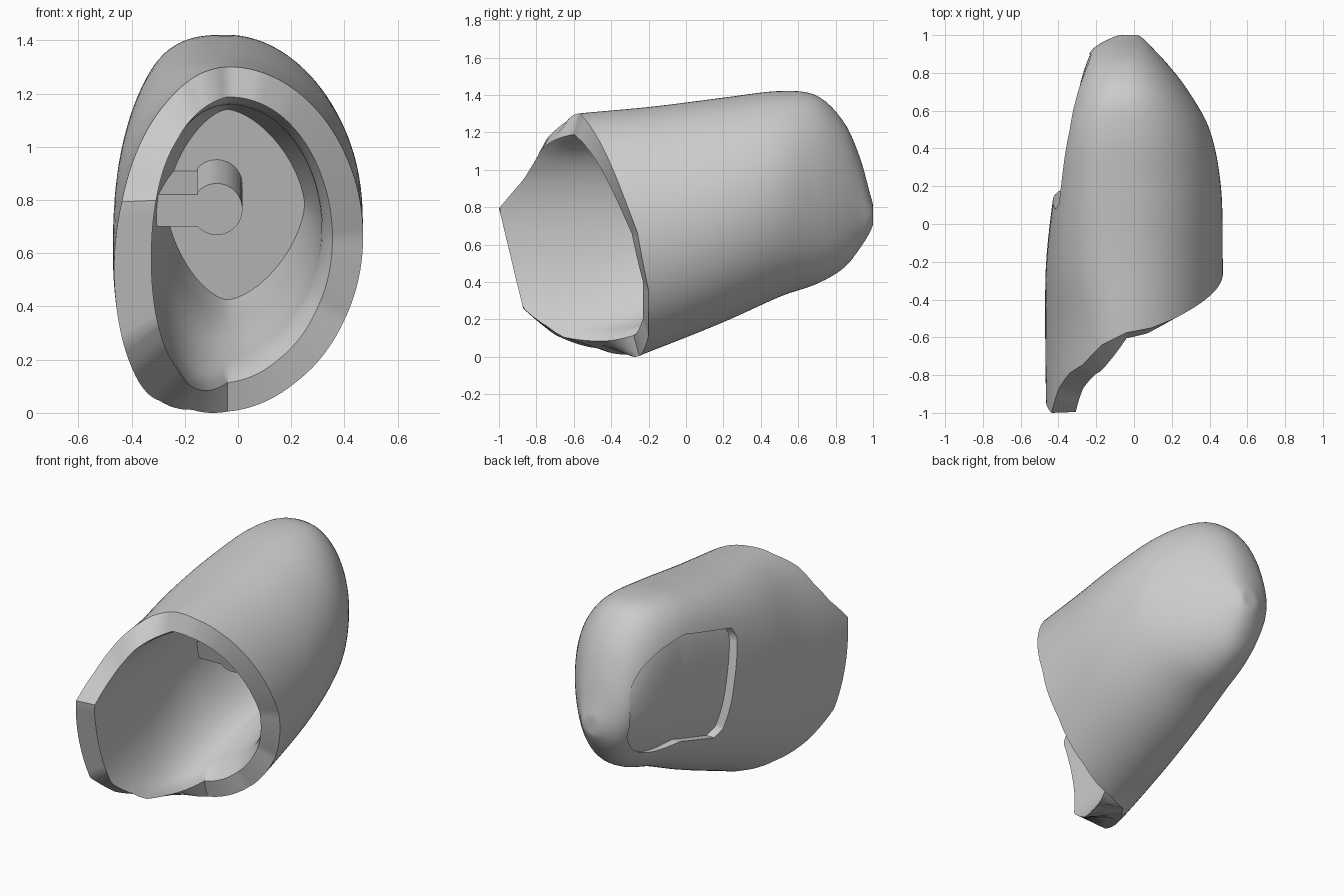
import bpy, bmesh, math
from mathutils import Vector

if "Cube" in bpy.data.objects:
    bpy.data.objects.remove(bpy.data.objects["Cube"])

SEG, ROWS, CX, TILT = 120, 40, -0.04, 0.26

# section tables: y, left x, right x, bottom z, top z, squareness
OUTER = [(-1, -.465, .47, -.19, 1.25, 2), (-.58, -.47, .47, -.13, 1.295, 2),
         (-.2, -.465, .47, .02, 1.33, 2.5), (.2, -.42, .46, .18, 1.38, 3),
         (.5, -.375, .40, .315, 1.415, 3), (.7, -.325, .29, .385, 1.39, 2.6),
         (.85, -.265, .175, .475, 1.24, 2.3), (.93, -.215, .10, .575, 1.06, 2),
         (.98, -.13, .05, .655, .88, 2), (1, -.06, .01, .715, .79, 2)]
INNER = [(-1, -.325, .32, .02, 1.13, 2.2), (-.5, -.33, .315, .08, 1.15, 2.1),
         (-.2, -.33, .315, .18, 1.165, 2), (.1, -.30, .29, .31, 1.16, 1.8),
         (.4, -.27, .25, .42, 1.135, 1.6)]
# front edge: angle in degrees, y
RIM = [(0, -.26), (30, -.38), (60, -.50), (75, -.55), (90, -.575), (108, -.64),
       (123, -.745), (135, -.79), (147, -.87), (153, -.935), (159, -1), (204, -.87),
       (219, -.70), (234, -.47), (252, -.31), (270, -.25), (300, -.2), (330, -.2),
       (360, -.26)]


def rim_y(deg):
    for (a, p), (b, q) in zip(RIM, RIM[1:]):
        if a <= deg <= b:
            return p + (q - p) * (deg - a) / (b - a)


def sample(table, y):
    """Smooth interpolation of a section table, denser toward the back tip."""
    key = lambda v: -math.sqrt(max(0, 1 - v))
    u = [key(r[0]) for r in table]
    i = max(0, min(len(u) - 2, sum(k <= key(y) for k in u) - 1))
    h = u[i + 1] - u[i]
    t = (key(y) - u[i]) / h

    def slope(k, c):
        a, b = max(0, k - 1), min(len(u) - 1, k + 1)
        return (table[b][c] - table[a][c]) / (u[b] - u[a])
    out = []
    for c in range(1, 6):
        p, q = table[i][c], table[i + 1][c]
        out.append((2*t**3 - 3*t*t + 1)*p + (t**3 - 2*t*t + t)*h*slope(i, c)
                   + (3*t*t - 2*t**3)*q + (t**3 - t*t)*h*slope(i + 1, c))
    return out


def power(v, e):
    return math.copysign(abs(v) ** e, v)


def point(table, deg, y):
    xl, xr, zb, zt, n = sample(table, y)
    c, s = math.cos(math.radians(deg)), math.sin(math.radians(deg))
    if table is OUTER and not (c < 0 and s > 0):
        n = 2
    a = xr - CX if c > 0 else CX - xl
    return Vector((CX + a * power(c, 2 / n), y,
                   (zb + zt) / 2 + (zt - zb) / 2 * power(s, 2 / n)))


def inner_rim_y(d):
    """Inner front edge; on the left flap it lines up with the outer edge at equal height."""
    y = rim_y(d)
    left = max(0, min(1, -2.2 * math.cos(math.radians(d))))
    z = point(INNER, d, y).z
    _, _, zb, zt, _ = sample(OUTER, y)
    s = max(-1, min(1, (2 * z - zb - zt) / (zt - zb)))
    same = rim_y(180 - math.degrees(math.asin(s)))
    return y + (same - y) * left - .03 * (1 - left)


def finish(name, bm):
    bmesh.ops.recalc_face_normals(bm, faces=bm.faces)
    me = bpy.data.meshes.new(name)
    bm.to_mesh(me)
    bm.free()
    ob = bpy.data.objects.new(name, me)
    bpy.context.collection.objects.link(ob)
    return ob


def smooth(ob, angle):
    bpy.ops.object.select_all(action='DESELECT')
    ob.select_set(True)
    bpy.context.view_layer.objects.active = ob
    bpy.ops.object.shade_smooth_by_angle(angle=math.radians(angle))


# hollow shell: cavity rows from the end wall to the rim, then outer rows to the back
angles = [i * 360 / SEG for i in range(SEG)]
rings = []
for j in range(24, -1, -1):
    ring = []
    for d in angles:
        y0 = inner_rim_y(d)
        p = point(INNER, d, y0 + (.4 - y0) * j / 24)
        end = .4 - TILT * (point(INNER, d, .4).z - .77)
        p.y = y0 + (end - y0) * j / 24
        # rounded inner lip, except on the flap
        lip = .25 * max(0, 1 - j / 4) ** 2 * max(0, min(1, 1 + 1.6 * math.cos(math.radians(d))))
        q = point(OUTER, d, p.y)
        ring.append(p + (q - p) * lip)
    rings.append(ring)
for j in range(ROWS + 1):
    f = 1 - (1 - j / ROWS) ** 2
    rings.append([point(OUTER, d, rim_y(d) + (1 - rim_y(d)) * f) for d in angles])
low = min(p.z for r in rings for p in r)
bm = bmesh.new()
vs = [[bm.verts.new(p) for p in r] for r in rings]
for a, b in zip(vs, vs[1:]):
    for i in range(SEG):
        k = (i + 1) % SEG
        bm.faces.new((a[i], a[k], b[k], b[i]))
bm.faces.new(vs[0])
bm.faces.new(vs[-1])
shell = finish("hollow_shell", bm)

# cutter for the shallow recess on the left: follows the shell, rounds off to the back
bm = bmesh.new()
NU, NV = 36, 24
layers = [[], []]
for i in range(NU + 1):
    for j in range(NV + 1):
        v = j / NV * 2 - 1
        y0 = .13 + .04 * max(0, abs(v) - .85) / .15 - .06 * v
        y = y0 + (.9 - y0) * i / NU
        back = max(0, (y - .5) / .42)
        half = .345 * math.sqrt(1 - back ** 3)
        z = .785 + .24 * (min(y, .5) - .1) - .06 * back + half * v
        xl, xr, zb, zt, n = sample(OUTER, y)
        if z < (zb + zt) / 2:
            n = 2
        s = min(.98, abs(z - (zb + zt) / 2) / ((zt - zb) / 2))
        x = CX - (CX - xl) * (1 - s ** n) ** (1 / n) + .055 - .05 * min(1, back)
        layers[0].append(bm.verts.new((x, y, z)))
        layers[1].append(bm.verts.new((-.9, y, z)))
W = NV + 1
for L in layers:
    for i in range(NU):
        for j in range(NV):
            q = i * W + j
            bm.faces.new((L[q], L[q + 1], L[q + W + 1], L[q + W]))
edge = ([j for j in range(NV)] + [i * W + NV for i in range(NU)]
        + [NU * W + j for j in range(NV, 0, -1)] + [i * W for i in range(NU, 0, -1)])
for a, b in zip(edge, edge[1:] + edge[:1]):
    bm.faces.new((layers[0][a], layers[0][b], layers[1][b], layers[1][a]))
cutter = finish("recess_cutter", bm)
mod = shell.modifiers.new("recess", 'BOOLEAN')
mod.object, mod.operation, mod.solver = cutter, 'DIFFERENCE', 'EXACT'
bpy.context.view_layer.objects.active = shell
bpy.ops.object.modifier_apply(modifier="recess")
bpy.data.objects.remove(cutter)
smooth(shell, 35)

# keyhole-shaped peg standing on the cavity's end wall
prof = [(-.31, -.065), (-.152, -.065)]
prof += [(-.08 + .097 * math.cos(a), .097 * math.sin(a))
         for a in [math.radians(-138 + 276 * i / 28) for i in range(29)]]
prof += [(-.152, .055), (-.31, .055)]
bm = bmesh.new()
front = [bm.verts.new((x, .03 - TILT * z, .76 + z)) for x, z in prof]
back = [bm.verts.new((x, .42 - TILT * z, .76 + z + .1)) for x, z in prof]
bm.faces.new(front)
bm.faces.new(back)
for i in range(len(prof)):
    k = (i + 1) % len(prof)
    bm.faces.new((front[i], front[k], back[k], back[i]))
peg = finish("keyed_peg", bm)
smooth(peg, 30)

for ob in (shell, peg):
    ob.location.z = -low
